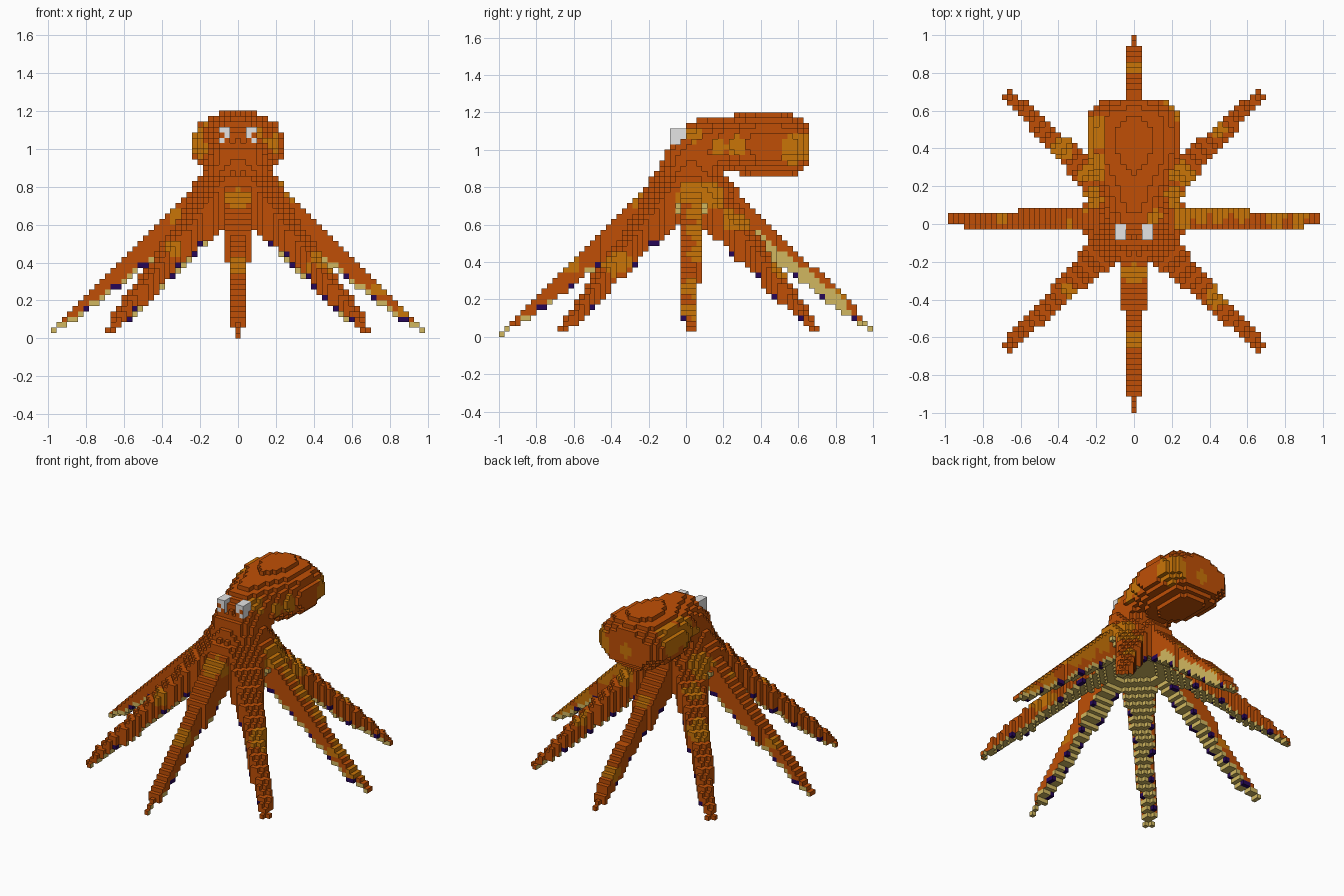
import bpy, bmesh, math
from mathutils import Vector

if "Cube" in bpy.data.objects:
    bpy.data.objects.remove(bpy.data.objects["Cube"])

V = 2 / 70          # cube size
CY = 0.02           # y of the body axis


def material(name, rgb):
    m = bpy.data.materials.new(name)
    m.diffuse_color = (*[(c / 255) ** 2.2 for c in rgb], 1)
    m.use_nodes = True
    m.node_tree.nodes["Principled BSDF"].inputs["Base Color"].default_value = m.diffuse_color
    return m


MATS = [material("orange", (190, 80, 14)), material("amber", (200, 116, 16)),
        material("tan", (208, 182, 96)), material("purple", (42, 14, 88)),
        material("eye_white", (228, 228, 228))]
ORANGE, AMBER, TAN, PURPLE, WHITE = range(5)


def lerp(table, t):
    """Interpolate rows (key, values...) at key t, or None outside."""
    for a, b in zip(table, table[1:]):
        if a[0] <= t <= b[0]:
            f = (t - a[0]) / (b[0] - a[0])
            return [p + (q - p) * f for p, q in zip(a[1:], b[1:])]
    return None


# Mantle and head along y: low z, high z, half width
MANTLE = [(-0.115, .87, 1.0, .10), (-0.06, .84, 1.05, .14), (0, .80, 1.15, .15),
          (.1, .80, 1.165, .165), (.2, .89, 1.175, .19), (.29, .87, 1.19, .225),
          (.38, .855, 1.197, .25), (.52, .855, 1.197, .25), (.58, .86, 1.185, .24),
          (.64, .90, 1.14, .2), (.665, .94, 1.1, .14)]
# Neck radius along z
NECK = [(.62, .19), (.7, .25), (.77, .24), (.83, .2), (.9, .17), (1.0, .14), (1.06, .09)]
# Arm along its radius: low z, high z
ARM = [(0, .64, .9), (.12, .63, .9), (.2, .59, .85), (.3, .525, .725), (.42, .43, .6),
       (.57, .315, .46), (.72, .195, .32), (.87, .09, .17), (.97, .03, .06), (1.03, .0, .03)]
# Arm name, angle in degrees, reach, shift along the arm
ARMS = [("front_arm", -90, 1.03, 0), ("back_arm", 90, .98, 0),
        ("right_arm", 0, .98, 0), ("left_arm", 180, .98, 0),
        ("front_right_arm", -45, .965, .01), ("front_left_arm", -135, .965, .01),
        ("back_right_arm", 45, .95, .025), ("back_left_arm", 135, .95, .025)]
# Amber skin patches: centre and radius
PATCHES = [(.22, .6, 1.0, .10), (.2, .17, 1.02, .055), (.2, .26, 1.02, .055),
           (.13, .04, 1.1, .06), (.24, .03, .75, .08), (.22, .14, .76, .08),
           (-.23, .3, 1.06, .11), (-.23, .48, 1.08, .11), (-.2, .15, .98, .06),
           (-.22, .14, .76, .08), (0, -.25, .72, .075), (0, -.62, .39, .06),
           (0, .82, .22, .06), (0, .45, .55, .05), (.34, .08, .66, .075), (.45, .08, .56, .075),
           (.57, .08, .46, .07), (.75, .04, .26, .07), (.87, .04, .14, .06),
           (-.3, .0, .64, .06), (-.7, .05, .32, .05), (.43, -.36, .38, .085),
           (-.34, -.35, .47, .05), (.27, .27, .62, .08), (.45, .5, .36, .05),
           (-.38, .4, .46, .07), (-.25, .27, .63, .06), (0, .66, 1.0, .05)]

cells = {}          # (i, j, k) -> [part, material]


def centre(i, j, k):
    return i * V, (j + .5) * V, (k + .5) * V


def in_body(x, y, z):
    row = lerp(MANTLE, y)
    if row:
        lo, hi, w = row
        h = (hi - lo) / 2
        if (x / w) ** 2 + ((z - lo - h) / h) ** 2 <= 1:
            return True
    r = lerp(NECK, z)
    return bool(r) and math.hypot(x / 1.08, y - CY - .01) <= r[0]


def arm_coords(x, y, deg):
    c, s = math.cos(math.radians(deg)), math.sin(math.radians(deg))
    return x * c + (y - CY) * s, -x * s + (y - CY) * c


def half_width(r, deg):
    if deg % 180 == 0:                      # side arms
        return min(.06, .0907 - .0635 * r)
    if deg % 90 == 0:                       # front and back arms
        return .087 - .0635 * r
    return .094 - .0635 * r + max(0, .38 - r) * .15


grid = [(i, j, k) for i in range(-34, 35) for j in range(-35, 35) for k in range(42)]
for c in grid:
    x, y, z = centre(*c)
    if z > .62 and in_body(x, y, z):
        cells[c] = ["body", ORANGE]
        continue
    if z > .9:
        continue
    for name, deg, reach, shift in ARMS:
        r, s = arm_coords(x, y, deg)
        if 0 <= r <= reach and abs(s) <= half_width(r + shift, deg):
            lo, hi = lerp(ARM, r + shift)
            if lo <= z <= hi:
                cells[c] = [name, ORANGE]
                break

# Eyes: a block two wide, three deep, three high on each side
for sx in (-1, 1):
    for i in (2, 3):
        for j in (-3, -2, -1):
            for k in (36, 37, 38):
                cells[(sx * i, j, k)] = ["eyes", WHITE]

# Amber skin patches
for c, cell in cells.items():
    p = Vector(centre(*c))
    if cell[1] == ORANGE and any((p - Vector(q[:3])).length < q[3] for q in PATCHES):
        cell[1] = AMBER

# Pale underside with suckers alternating along both edges
angle = {a[0]: a[1] for a in ARMS}
for (i, j, k), cell in cells.items():
    if cell[0] == "eyes":
        continue
    below = (i, j, k - 1) not in cells
    if cell[0] == "body":
        if below and k < 25:
            cell[1] = TAN
        continue
    x, y, z = centre(i, j, k)
    deg = angle[cell[0]]
    r, s = arm_coords(x, y, deg)
    edge = abs(s) > half_width(r, deg) - (.0286 if deg % 90 == 0 else .0215)
    if below:
        sucker = edge and .25 < r < .92 and k % 4 == (1 if s > 0 else 3)
        cell[1] = PURPLE if sucker else TAN
    elif cell[0] == "back_arm" and i > 0 and .33 < r < .83 and \
            any((i, j, k - n) not in cells for n in (2, 3)):
        cell[1] = TAN


def face_material(c, part, mat, axis, d):
    """Keep the tan to the underside and the eye white off the pupil."""
    if mat == WHITE and axis == 1 and d < 0 and (abs(c[0]), c[2]) in ((3, 37), (2, 36)):
        return ORANGE
    if mat != TAN or part == "body" or axis == 2:
        return ORANGE if mat == TAN and axis == 2 and d > 0 else mat
    a = math.radians(angle[part])
    out = d * (math.cos(a), math.sin(a))[axis]
    if out > .3:
        return ORANGE
    if out > -.3:                           # flanks of the straight arms
        if part == "back_arm":
            return TAN if d > 0 else ORANGE
        if part == "front_arm":
            return TAN if c[2] < 2 or c[2] % 3 == 0 else ORANGE
    return TAN


SIDES = [(a, d) for a in range(3) for d in (-1, 1)]


def build(part):
    """Make one object from the exposed cube faces of a part."""
    bm = bmesh.new()
    seen = {}
    for c, (name, mat) in cells.items():
        if name != part:
            continue
        for axis, d in SIDES:
            n = list(c)
            n[axis] += d
            if tuple(n) in cells:
                continue
            u, w = (axis + 1) % 3, (axis + 2) % 3
            corners = []
            for du, dw in ((0, 0), (1, 0), (1, 1), (0, 1))[::d]:
                q = list(c)
                q[axis] += d > 0
                q[u] += du
                q[w] += dw
                q = tuple(q)
                if q not in seen:
                    seen[q] = bm.verts.new(((q[0] - .5) * V, q[1] * V, q[2] * V))
                corners.append(seen[q])
            f = bm.faces.new(corners)
            f.material_index = face_material(c, part, mat, axis, d)
    mesh = bpy.data.meshes.new(part)
    bm.to_mesh(mesh)
    bm.free()
    for m in MATS:
        mesh.materials.append(m)
    bpy.context.collection.objects.link(bpy.data.objects.new(part, mesh))


for part in ["body", "eyes"] + [a[0] for a in ARMS]:
    build(part)
